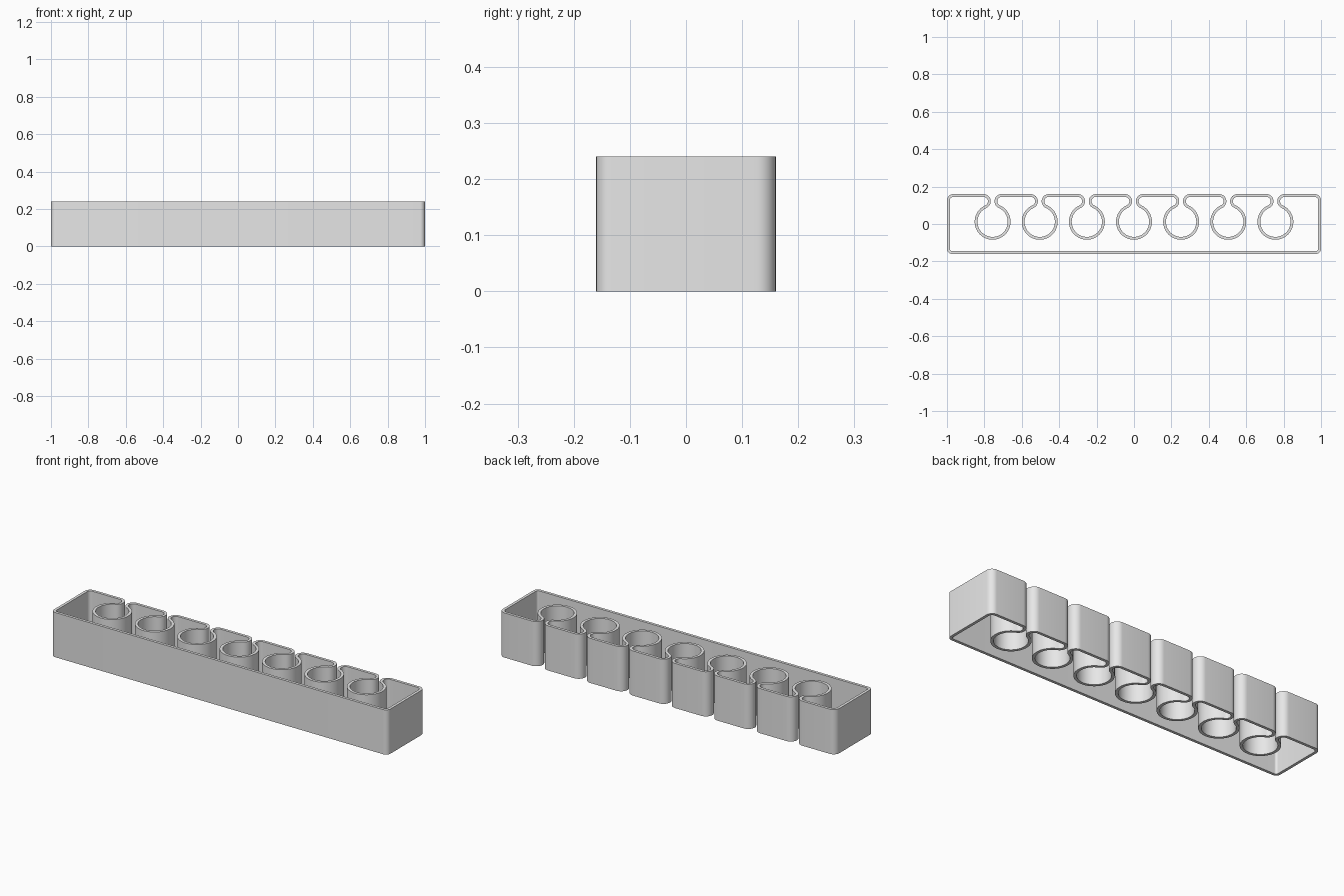
import bpy
import bmesh
from math import atan2, cos, sin, pi, sqrt

cube = bpy.data.objects.get("Cube")
if cube:
    bpy.data.objects.remove(cube, do_unlink=True)

HALF_X, HALF_Y, HEIGHT = 1.0, 0.16, 0.24
WALL = 0.015
POCKETS, PITCH = 7, 0.252
POCKET_Y, POCKET_R = 0.012, 0.081
SLOT = 0.01            # half width of the slot opening
FRONT_R, BACK_R = 0.027, 0.034

# Lip radius that rolls tangentially from the back wall into the pocket
rise = HALF_Y - POCKET_Y
s = rise + POCKET_R - SLOT
LIP_R = s - sqrt(s * s - (SLOT ** 2 + rise ** 2 - POCKET_R ** 2))
LIP_X = SLOT + LIP_R
LIP_Y = HALF_Y - LIP_R
JOIN = atan2(LIP_Y - POCKET_Y, LIP_X)


def arc(cx, cy, radius, start, end, steps):
    angles = [start + (end - start) * i / steps for i in range(steps + 1)]
    return [(cx + radius * cos(a), cy + radius * sin(a)) for a in angles]


def outline(inset):
    """Closed plan outline, moved into the body by inset."""
    x, y = HALF_X - FRONT_R, FRONT_R - HALF_Y
    pts = arc(-x, y, FRONT_R - inset, pi, 1.5 * pi, 8)
    pts += arc(x, y, FRONT_R - inset, 1.5 * pi, 2 * pi, 8)
    x, y = HALF_X - BACK_R, HALF_Y - BACK_R
    pts += arc(x, y, BACK_R - inset, 0, pi / 2, 8)
    # Pockets from right to left: lip, round pocket, lip
    for i in reversed(range(POCKETS)):
        cx = (i - (POCKETS - 1) / 2) * PITCH
        pts += arc(cx + LIP_X, LIP_Y, LIP_R - inset, pi / 2, pi + JOIN, 16)
        pts += arc(cx, POCKET_Y, POCKET_R + inset, JOIN, -pi - JOIN, 48)[1:-1]
        pts += arc(cx - LIP_X, LIP_Y, LIP_R - inset, -JOIN, pi / 2, 16)
    pts += arc(-x, y, BACK_R - inset, pi / 2, pi, 8)
    return pts


# One continuous thin wall, open at top and bottom
bm = bmesh.new()
loops = [[bm.verts.new((px, py, z)) for px, py in outline(inset)]
         for inset, z in ((0, 0), (0, HEIGHT), (WALL, HEIGHT), (WALL, 0))]
count = len(loops[0])
for k in range(4):
    a, b = loops[k], loops[(k + 1) % 4]
    for i in range(count):
        j = (i + 1) % count
        bm.faces.new((a[i], a[j], b[j], b[i]))
bmesh.ops.recalc_face_normals(bm, faces=bm.faces)
mesh = bpy.data.meshes.new("holder_wall")
bm.to_mesh(mesh)
bm.free()

grey = bpy.data.materials.new("light_grey")
grey.use_nodes = True
colour = (0.8, 0.8, 0.8, 1)
grey.diffuse_color = colour
grey.node_tree.nodes["Principled BSDF"].inputs["Base Color"].default_value = colour
mesh.materials.append(grey)

holder = bpy.data.objects.new("holder_wall", mesh)
bpy.context.collection.objects.link(holder)
bpy.ops.object.select_all(action='DESELECT')
holder.select_set(True)
bpy.context.view_layer.objects.active = holder
bpy.ops.object.shade_smooth_by_angle()
